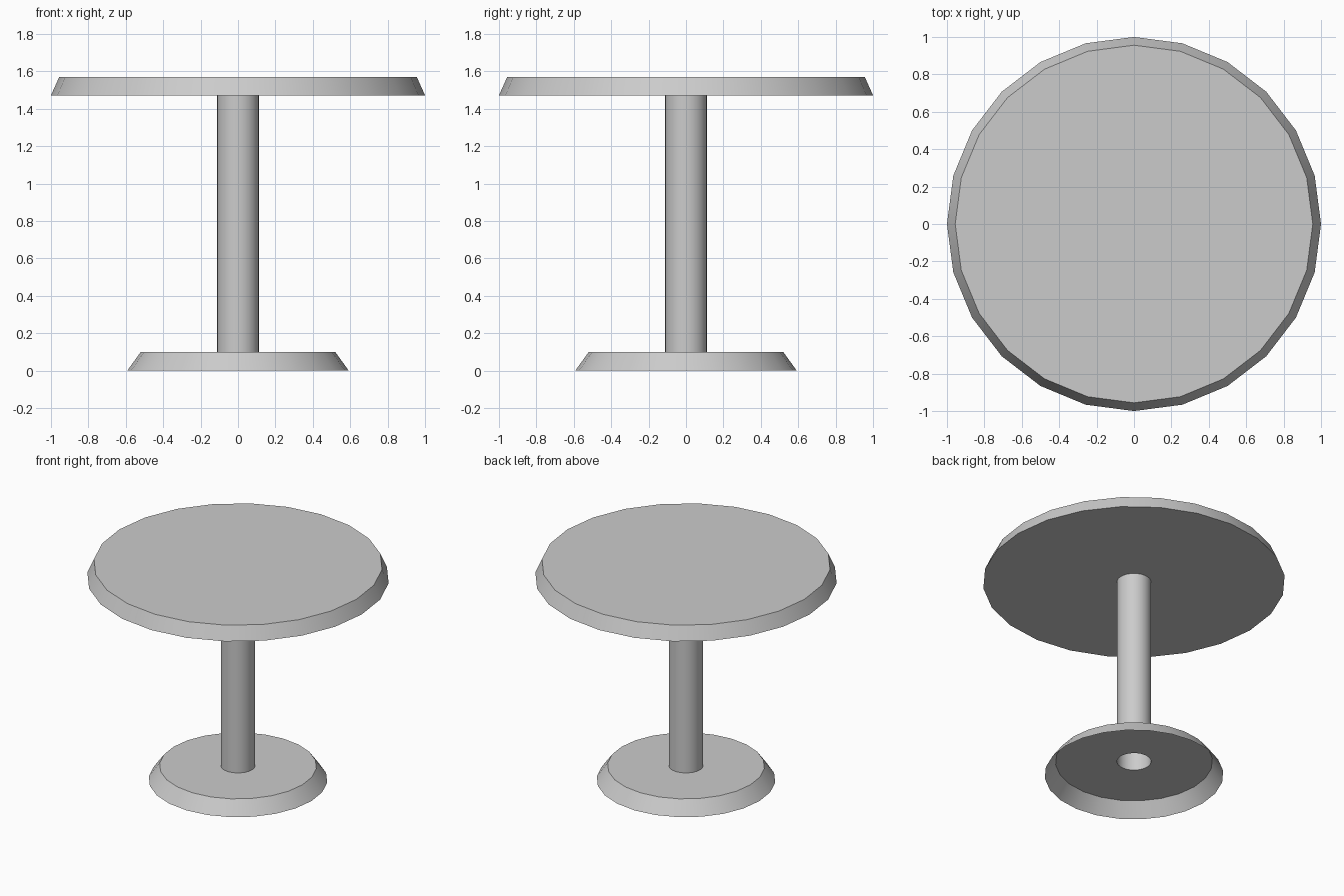
import bpy, bmesh
from math import sin, cos, radians, tau

if "Cube" in bpy.data.objects:
    bpy.data.objects.remove(bpy.data.objects["Cube"])

SIDES = 24


def lathe(name, profile, cap_top=False):
    """Revolve (radius, z) points around z; points run from bottom to top."""
    bm = bmesh.new()
    rings = [[bm.verts.new((r * cos(tau * i / SIDES), r * sin(tau * i / SIDES), z))
              for i in range(SIDES)] for r, z in profile]
    for a, b in zip(rings, rings[1:]):
        for i in range(SIDES):
            j = (i + 1) % SIDES
            bm.faces.new((a[i], a[j], b[j], b[i]))
    if cap_top:
        bm.faces.new(rings[-1])
    mesh = bpy.data.meshes.new(name)
    bm.to_mesh(mesh)
    bm.free()
    obj = bpy.data.objects.new(name, mesh)
    bpy.context.collection.objects.link(obj)
    bpy.ops.object.select_all(action='DESELECT')
    obj.select_set(True)
    bpy.context.view_layer.objects.active = obj
    bpy.ops.object.shade_smooth_by_angle(angle=radians(30))
    return obj


R_COLUMN = 0.113

# Base: hollow skirt, open underneath, with a hole under the column
lathe("base", [(0.592, 0.0), (0.52, 0.1), (R_COLUMN, 0.1)])

# Column: hollow tube
lathe("column", [(R_COLUMN, 0.1), (R_COLUMN, 1.472)])

# Tabletop: closed disc with a bevelled rim
lathe("tabletop", [(R_COLUMN, 1.472), (1.0, 1.472), (0.956, 1.57)], cap_top=True)
